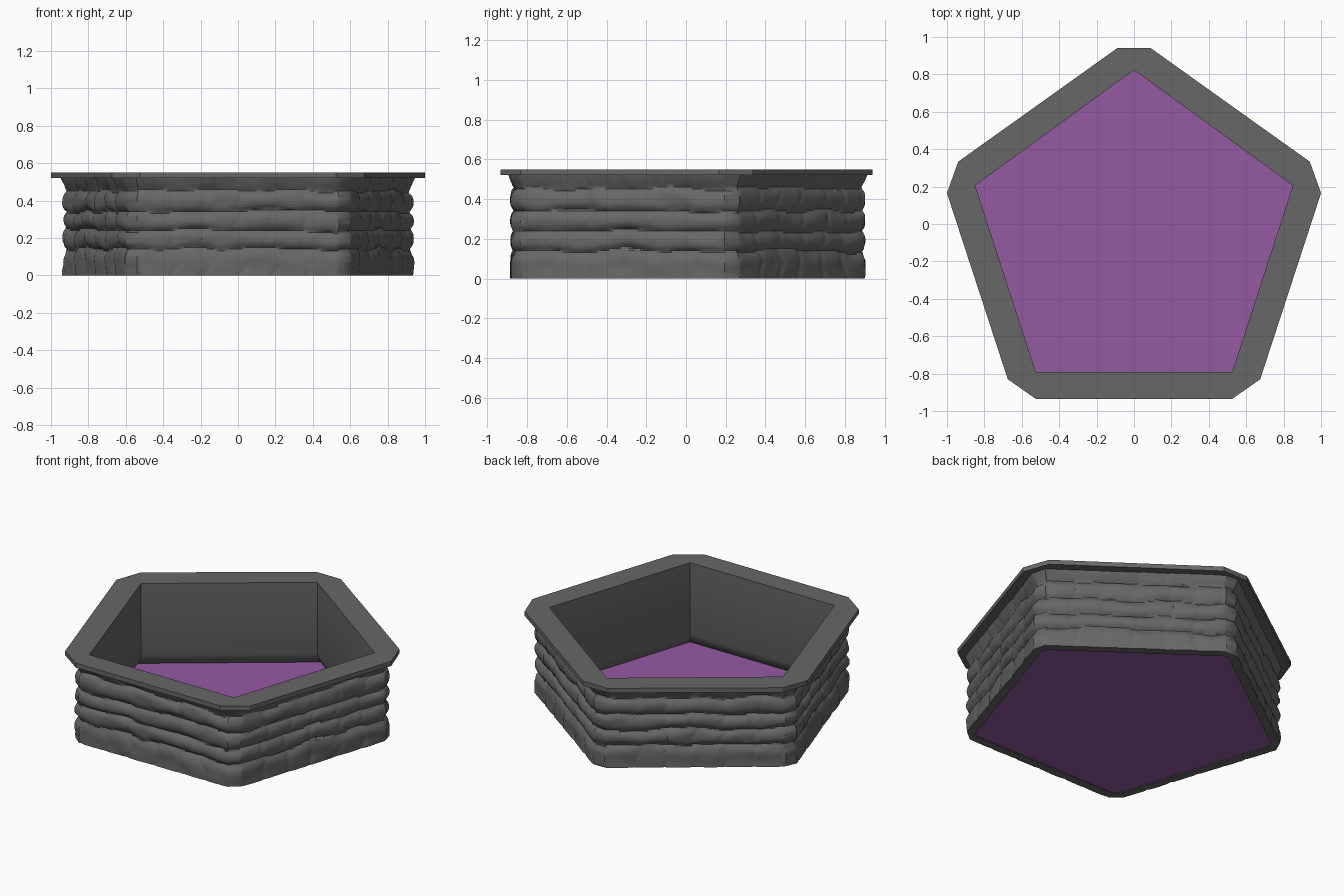
import bpy, bmesh, math
from mathutils import Vector, noise

if "Cube" in bpy.data.objects:
    bpy.data.objects.remove(bpy.data.objects["Cube"])

RADIUS, CENTRE_Y = 0.893, -0.07      # inner pentagon
RIM_BOTTOM, TOP = 0.52, 0.55
WALL = 0.09                          # wall thickness
COURSES = [0, 0.14, 0.24, 0.34, 0.45, 0.56]


def material(name, colour):
    m = bpy.data.materials.new(name)
    m.use_nodes = True
    m.diffuse_color = (*colour, 1)
    m.node_tree.nodes["Principled BSDF"].inputs["Base Color"].default_value = (*colour, 1)
    return m


def finish(bm, name, mat, smooth=False):
    bmesh.ops.remove_doubles(bm, verts=bm.verts, dist=0.0005)
    mesh = bpy.data.meshes.new(name)
    bm.to_mesh(mesh)
    bm.free()
    mesh.materials.append(mat)
    obj = bpy.data.objects.new(name, mesh)
    bpy.context.collection.objects.link(obj)
    if smooth:
        bpy.ops.object.select_all(action='DESELECT')
        obj.select_set(True)
        bpy.context.view_layer.objects.active = obj
        bpy.ops.object.shade_smooth_by_angle(angle=math.radians(35))
    return obj


def pentagon(offset):
    """Corners counter-clockwise from the back point, pushed out by offset."""
    r = RADIUS + offset / math.cos(math.pi / 5)
    return [Vector((r * math.cos(a), CENTRE_Y + r * math.sin(a)))
            for a in (math.pi / 2 + i * math.tau / 5 for i in range(5))]


def loft(bm, loops, closed=False):
    """Skin a list of equally long rings of 3D points."""
    rings = [[bm.verts.new(p) for p in loop] for loop in loops]
    pairs = list(zip(rings, rings[1:])) + ([(rings[-1], rings[0])] if closed else [])
    for a, b in pairs:
        for i in range(len(a)):
            j = (i + 1) % len(a)
            bm.faces.new((a[i], a[j], b[j], b[i]))


def at_height(points, z):
    return [(p[0], p[1], z) for p in points]


stone = material("stone grey", (0.135, 0.135, 0.135))
purple = material("floor purple", (0.30, 0.10, 0.36))

# Rim: flat slab with clipped outer corners and a sharp inner pentagon
half = [(-0.09, 0.94), (-0.94, 0.333), (-1.0, 0.165), (-0.675, -0.83), (-0.525, -0.935)]
outer = half + [(-x, y) for x, y in reversed(half)]
inner = pentagon(0)
inner_pairs = [inner[i] for i in (0, 1, 1, 2, 2, 3, 3, 4, 4, 0)]
bm = bmesh.new()
loft(bm, [at_height(outer, RIM_BOTTOM), at_height(outer, TOP),
          at_height(inner_pairs, TOP), at_height(inner_pairs, RIM_BOTTOM)], closed=True)
finish(bm, "rim", stone)

# Inner wall: plain sides that spread slightly where they meet the floor
bm = bmesh.new()
loft(bm, [at_height(pentagon(o), z)
          for o, z in ((0, RIM_BOTTOM), (0, 0.08), (0.015, 0.03), (0.04, 0.005))])
finish(bm, "inner_wall", stone, smooth=True)

# Floor
bm = bmesh.new()
bm.faces.new([bm.verts.new(p) for p in at_height(pentagon(0.042), 0.008)])
finish(bm, "floor", purple)

# Outer wall outline: (position, outward direction, side number, position along side)
STEPS, CLIP = 72, 0.05
corners = pentagon(WALL)
outline = []
for side in range(5):
    a, b = corners[side], corners[(side + 1) % 5]
    along = (b - a).normalized()
    normal = Vector((along.y, -along.x))
    for k in range(STEPS + 1):
        t = k / STEPS
        start, end = a + along * CLIP, b - along * CLIP
        direction = normal.copy()
        if k in (0, STEPS):          # lean clipped corners outward
            corner = a if k == 0 else b
            direction = (normal + (corner - Vector((0, CENTRE_Y))).normalized()).normalized()
        outline.append((start.lerp(end, t), direction, side, t))


def relief(side, t, z):
    """Depth of the rough stone courses at a point of one side."""
    fade = min(1, z / 0.06)
    wobble = noise.noise(Vector((t * 5, side * 7.3, z * 6))) * 0.022 * fade
    h = min(max(z + wobble, 0), COURSES[-1] - 0.001)
    row = max(i for i in range(5) if COURSES[i] <= h)
    u = (h - COURSES[row]) / (COURSES[row + 1] - COURSES[row])
    if row == 0:
        u = max(u, 0.5)              # lowest course stands straight on the ground
    groove = abs(2 * u - 1) ** 2.5
    if row == 4:
        groove = (1 - u) ** 2
    rough = 0.75 + 0.5 * noise.noise(Vector((t * 7, side * 3.1, row * 5.7)))
    # Uneven upright joints between the blocks
    s = t * 6 + 0.35 * noise.noise(Vector((z * 9, side * 4.4, row * 2.3 + t * 3)))
    joint = abs(2 * (s - math.floor(s)) - 1) ** 8
    lumps = noise.noise(Vector((t * 9, side * 5.5, z * 14)))
    flare = 0.012 * max(0, (z - 0.46) / 0.06)
    return -0.032 * groove * rough - 0.007 * joint + 0.005 * lumps + flare


# Outer wall: rough courses on a narrow foot ring
ROWS = 52
loops = [[(*(p + d * -0.055), 0.0) for p, d, s, t in outline]]
for r in range(ROWS + 1):
    z = RIM_BOTTOM * r / ROWS
    loops.append([(*(p + d * relief(s, t, z)), z) for p, d, s, t in outline])
bm = bmesh.new()
loft(bm, loops)
finish(bm, "stone_outer_wall", stone, smooth=True)
